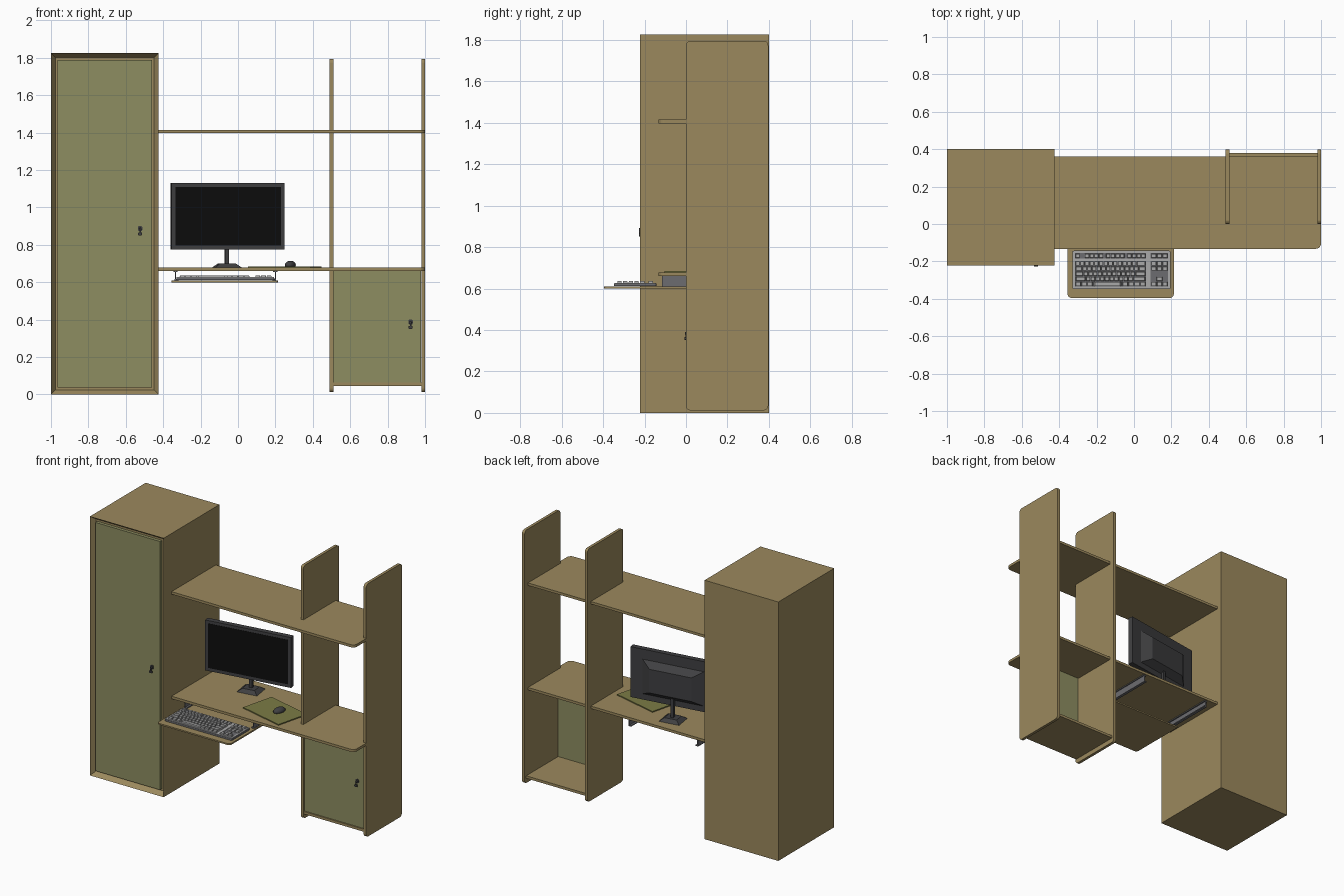
import bpy, bmesh
from math import radians, cos, sin
from mathutils import Vector, Matrix

if "Cube" in bpy.data.objects:
    bpy.data.objects.remove(bpy.data.objects["Cube"])


def mat(name, *rgb):
    m = bpy.data.materials.new(name)
    m.diffuse_color = (*rgb, 1)
    m.use_nodes = True
    m.node_tree.nodes["Principled BSDF"].inputs["Base Color"].default_value = m.diffuse_color
    return m


WOOD = mat("wood", 0.33, 0.25, 0.11)
DOOR = mat("green_door", 0.27, 0.27, 0.12)
PAD = mat("olive_pad", 0.2, 0.2, 0.06)
DARK = mat("dark_plastic", 0.05, 0.05, 0.053)
SCREEN = mat("screen_black", 0.004, 0.004, 0.004)
KEYS = mat("key_grey", 0.4, 0.4, 0.4)
METAL = mat("rail_grey", 0.15, 0.15, 0.16)


def finish(name, bm, m):
    bmesh.ops.recalc_face_normals(bm, faces=bm.faces[:])
    me = bpy.data.meshes.new(name)
    bm.to_mesh(me)
    bm.free()
    me.materials.append(m)
    ob = bpy.data.objects.new(name, me)
    bpy.context.collection.objects.link(ob)
    return ob


def add_box(bm, lo, hi, taper=None, taper_axis=2):
    """Box between two corners; the high end of taper_axis may be scaled."""
    lo, hi = Vector(lo), Vector(hi)
    vs = bmesh.ops.create_cube(bm, size=1)["verts"]
    for v in vs:
        if taper and v.co[taper_axis] > 0:
            for i in range(3):
                if i != taper_axis:
                    v.co[i] *= taper
        v.co = Vector([(lo[i] + hi[i]) / 2 + v.co[i] * (hi[i] - lo[i]) for i in range(3)])
    return vs


def box(name, lo, hi, m, axis=None, r=0.0, keep=lambda c: True, **kw):
    """Box whose edges along `axis` are rounded where keep(edge centre)."""
    bm = bmesh.new()
    add_box(bm, lo, hi, **kw)
    if axis is not None:
        es = []
        for e in bm.edges:
            a, b = (v.co for v in e.verts)
            if abs((b - a).normalized()[axis]) > 0.99 and keep((a + b) / 2):
                es.append(e)
        bmesh.ops.bevel(bm, geom=es, offset=r, segments=5, profile=0.5, affect='EDGES')
    return finish(name, bm, m)


def place(obs, x, y, z, deg):
    for o in obs:
        o.matrix_world = Matrix.Translation((x, y, z)) @ Matrix.Rotation(radians(deg), 4, 'Z') @ o.matrix_world


# Tall wardrobe with a recessed front
bm = bmesh.new()
add_box(bm, (-1, -0.222, 0), (-0.425, 0.4, 1.825))
front = [f for f in bm.faces if f.calc_center_median().y < -0.2]
bmesh.ops.inset_region(bm, faces=front, thickness=0.034)
bmesh.ops.translate(bm, verts=front[0].verts[:], vec=(0, 0.035, 0))
finish("wardrobe_body", bm, WOOD)
box("wardrobe_door", (-0.964, -0.21, 0.037), (-0.461, -0.188, 1.788), DOOR)

# Side panels, shelf and desk top
for side, x in (("left", 0.49), ("right", 0.98)):
    box(f"{side}_side_panel", (x, 0, 0.012), (x + 0.02, 0.397, 1.795), WOOD, 0, 0.022)
for name, z in (("desk_top", 0.66), ("upper_shelf", 1.397)):
    box(name, (-0.425, -0.133, z), (1, 0.36, z + 0.018), WOOD, 2, 0.03,
        lambda c: c.x > 0 and c.y < 0)

# Small cupboard, open at the back
box("cupboard_floor", (0.51, 0.005, 0.045), (0.98, 0.38, 0.063), WOOD)
box("cupboard_door", (0.511, 0.01, 0.065), (0.979, 0.028, 0.66), DOOR)


# Handles: lock plate, knob and hanging pull
def handle(prefix, x, y, z):
    box(prefix + "_plate", (x - 0.012, y - 0.005, z), (x + 0.012, y + 0.003, z + 0.028), DARK, 1, 0.009)
    bm = bmesh.new()
    rot = Matrix.Rotation(radians(90), 4, 'X')
    bmesh.ops.create_cone(bm, cap_ends=True, segments=16, radius1=0.007, radius2=0.006, depth=0.018,
                          matrix=Matrix.Translation((x, y - 0.007, z + 0.012)) @ rot)
    finish(prefix + "_knob", bm, DARK)
    box(prefix + "_pull", (x - 0.011, y - 0.018, z - 0.022), (x + 0.011, y - 0.011, z - 0.006), DARK, 1, 0.005)
    box(prefix + "_stem", (x - 0.004, y - 0.016, z - 0.01), (x + 0.004, y - 0.012, z + 0.012), DARK)


handle("wardrobe_handle", -0.523, -0.21, 0.873)
handle("cupboard_handle", 0.923, 0.01, 0.373)

# Sliding keyboard tray and its rails
box("keyboard_tray", (-0.355, -0.395, 0.6), (0.213, 0.03, 0.61), WOOD, 2, 0.02, lambda c: c.y < 0)
for side, x, s in (("left", -0.335, 1), ("right", 0.2, -1)):
    bm = bmesh.new()
    for a, b, z0, z1 in ((-0.003, 0.003, 0.61, 0.66), (-0.01, 0.012, 0.654, 0.66), (-0.004, 0.016, 0.61, 0.617)):
        add_box(bm, (x + min(a * s, b * s), -0.115, z0), (x + max(a * s, b * s), 0.35, z1))
    finish(side + "_rail", bm, METAL)

# Keyboard: case with rows of tapered keys
case = box("keyboard_case", (-0.33, -0.348, 0.612), (0.195, -0.143, 0.624), METAL, 2, 0.008)
rim = bmesh.new()
for lo, hi in (((-0.328, -0.346), (-0.315, -0.145)), ((0.182, -0.346), (0.193, -0.145)),
               ((0.064, -0.346), (0.089, -0.145)), ((-0.328, -0.346), (0.193, -0.334)),
               ((-0.328, -0.155), (0.193, -0.145)), ((-0.328, -0.198), (0.193, -0.184))):
    add_box(rim, (*lo, 0.62), (*hi, 0.627))
finish("keyboard_rim", rim, KEYS)
bm = bmesh.new()


def key_row(x0, x1, yc, widths):
    unit = (x1 - x0) / sum(abs(w) for w in widths)
    x = x0
    for w in widths:                      # negative width = gap
        if w > 0:
            add_box(bm, (x + 0.0015, yc - 0.0115, 0.62), (x + w * unit - 0.0015, yc + 0.0115, 0.636), taper=0.86)
        x += abs(w) * unit


L, R = -0.314, 0.063
key_row(L, R, -0.17, [1, -1] + [1] * 4 + [-.5] + [1] * 4 + [-.5] + [1] * 4)
for i, row in enumerate(([1] * 13 + [2], [1.5] + [1] * 12 + [1.5], [1.75] + [1] * 11 + [2.25],
                         [2.25] + [1] * 10 + [2.75], [1.25] * 3 + [6.25] + [1.25] * 4)):
    y = -0.211 - i * 0.0275
    key_row(L, R, y, row)
    if i != 2:
        key_row(0.091, 0.181, y, [-1, 1.3, -1] if i == 3 else [1, 1, 1])
key_row(0.091, 0.181, -0.17, [1, 1, 1])
finish("keyboard_keys", bm, KEYS)

# Monitor, turned slightly to the right
parts = [
    box("monitor_frame", (-0.305, -0.012, 0.775), (0.305, 0.025, 1.13), DARK),
    box("monitor_screen", (-0.285, -0.0135, 0.797), (0.285, -0.01, 1.11), SCREEN),
    box("monitor_back", (-0.22, 0.024, 0.815), (0.22, 0.07, 1.06), DARK, taper=0.68, taper_axis=1),
    box("monitor_neck", (-0.01, 0.025, 0.69), (0.01, 0.045, 0.85), DARK),
    box("monitor_base", (-0.072, -0.03, 0.678), (0.072, 0.09, 0.7), DARK, taper=0.6),
]
place(parts, -0.055, 0.2, 0, 9)

# Mouse mat and mouse
pad = box("mouse_mat", (-0.172, -0.12, 0.678), (0.172, 0.12, 0.685), PAD)
place([pad], 0.25, 0.055, 0, -14)
bm = bmesh.new()
bmesh.ops.create_uvsphere(bm, u_segments=20, v_segments=12, radius=1)
bmesh.ops.bisect_plane(bm, geom=bm.verts[:] + bm.edges[:] + bm.faces[:], plane_co=(0, 0, -0.3),
                       plane_no=(0, 0, -1), clear_outer=True)
bmesh.ops.holes_fill(bm, edges=[e for e in bm.edges if e.is_boundary])
bmesh.ops.scale(bm, vec=(0.028, 0.046, 0.023), verts=bm.verts[:])
mouse = finish("mouse", bm, DARK)
place([mouse], 0.28, 0.06, 0.692, -14)
bpy.ops.object.select_all(action='DESELECT')
mouse.select_set(True)
bpy.context.view_layer.objects.active = mouse
bpy.ops.object.shade_smooth_by_angle()
